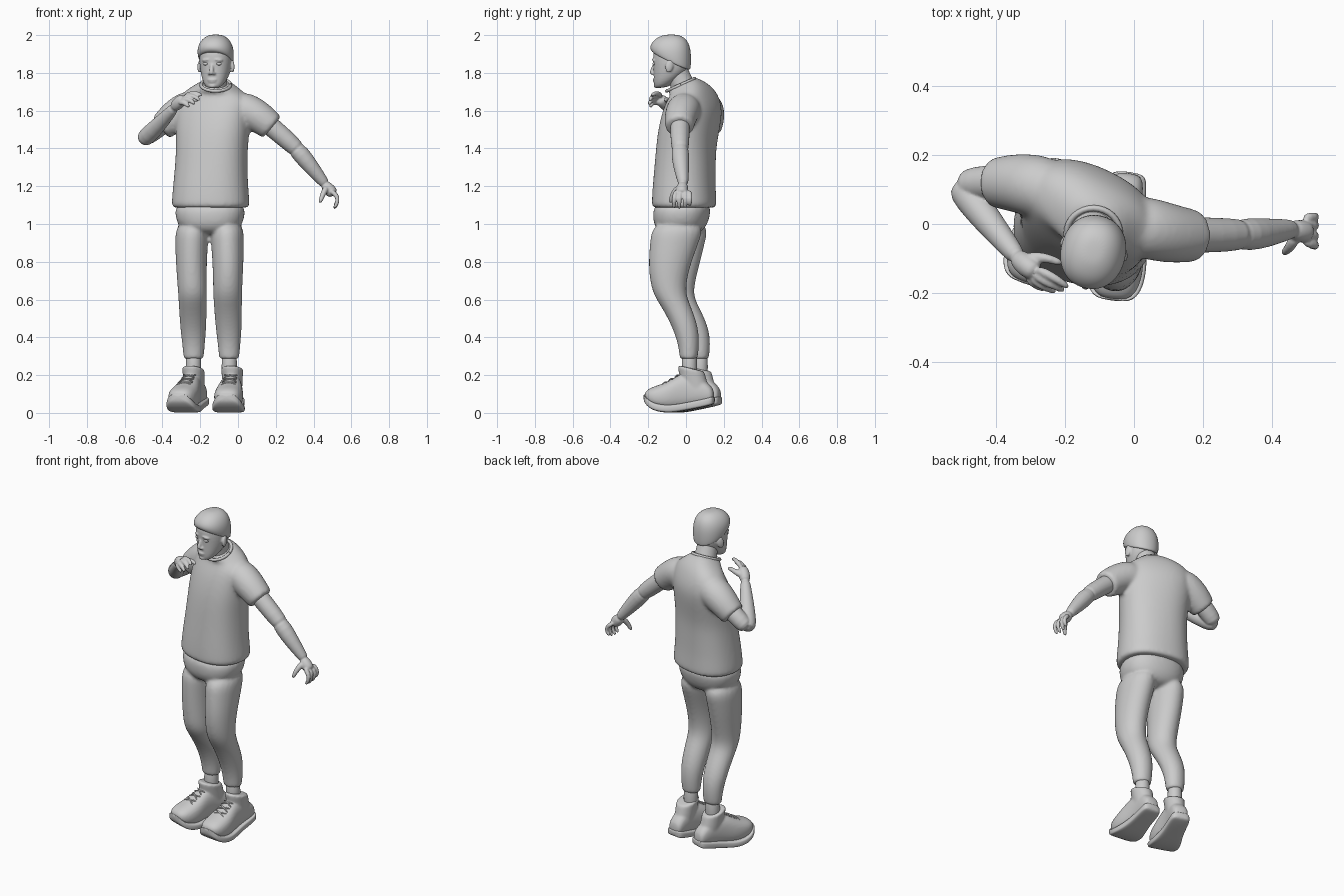
import bpy, bmesh, math
from mathutils import Vector, Matrix

# ---------- helpers ----------
def ring(cx, cy, z, rx, ry, yaw=0, slope=0, p=2.0, n=20):
    """Horizontal super-ellipse section; slope tilts it along y."""
    out, a = [], math.radians(yaw)
    for i in range(n):
        t = 2 * math.pi * i / n
        c, s = math.cos(t), math.sin(t)
        x = rx * math.copysign(abs(c) ** (2 / p), c)
        y = ry * math.copysign(abs(s) ** (2 / p), s)
        yw = x * math.sin(a) + y * math.cos(a)
        out.append(Vector((cx + x * math.cos(a) - y * math.sin(a), cy + yw, z + slope * yw)))
    return out

def section(y, hw, z0, z1, p):
    """Upright section across a shoe."""
    return [Vector((v.x, y, (z0 + z1) / 2 + v.y)) for v in ring(0, 0, 0, hw, (z1 - z0) / 2, p=p)]

def loft(bm, rings):
    rows = [[bm.verts.new(v) for v in r] for r in rings]
    n = len(rows[0])
    for a, b in zip(rows, rows[1:]):
        for i in range(n):
            bm.faces.new((a[i], a[(i + 1) % n], b[(i + 1) % n], b[i]))
    bm.faces.new(rows[0][::-1])
    bm.faces.new(rows[-1])

def tube(bm, pts, radii, n=12):
    """Round limb along a path; the frame is carried along to avoid twist."""
    pts, rings, u = [Vector(p) for p in pts], [], Vector((0, 1, 0.2))
    for i, p in enumerate(pts):
        t = (pts[min(i + 1, len(pts) - 1)] - pts[max(i - 1, 0)]).normalized()
        u = (u - t * u.dot(t)).normalized()
        v = t.cross(u)
        rings.append([p + radii[i] * (u * math.cos(2 * math.pi * k / n) + v * math.sin(2 * math.pi * k / n))
                      for k in range(n)])
    loft(bm, rings)

def ball(bm, loc, scale, rot=(0, 0, 0)):
    m = Matrix.LocRotScale(Vector(loc), Matrix.Rotation(rot[2], 3, 'Z') @ Matrix.Rotation(rot[1], 3, 'Y')
                           @ Matrix.Rotation(rot[0], 3, 'X'), Vector(scale))
    bmesh.ops.create_uvsphere(bm, u_segments=16, v_segments=10, radius=1, matrix=m)

def finish(bm, name, voxel=0, smooth=4, subsurf=2, matrix=None):
    bmesh.ops.recalc_face_normals(bm, faces=bm.faces)
    for f in bm.faces:
        f.smooth = True
    me = bpy.data.meshes.new(name)
    bm.to_mesh(me)
    bm.free()
    ob = bpy.data.objects.new(name, me)
    bpy.context.collection.objects.link(ob)
    if matrix:
        ob.matrix_world = matrix
    if subsurf:
        m = ob.modifiers.new("round", 'SUBSURF')
        m.levels = m.render_levels = subsurf
    if voxel:
        m = ob.modifiers.new("blend", 'REMESH')
        m.mode, m.voxel_size, m.use_smooth_shade = 'VOXEL', voxel, True
        m = ob.modifiers.new("relax", 'SMOOTH')
        m.factor, m.iterations = 0.5, smooth
    return ob

# ---------- shirt: torso and two sleeves blended ----------
bm = bmesh.new()
loft(bm, [ring(*r[:5], yaw=r[5], slope=r[6], p=2.3, n=24) for r in (
    (-.145, -.01, 1.085, .190, .150, -12, 0), (-.145, -.01, 1.09, .206, .166, -12, 0),
    (-.145, -.01, 1.115, .208, .168, -12, 0), (-.145, -.01, 1.20, .200, .162, -14, 0),
    (-.142, -.005, 1.30, .194, .156, -17, 0), (-.138, .0, 1.40, .192, .150, -20, 0),
    (-.135, .015, 1.50, .202, .148, -24, 0), (-.130, .035, 1.60, .208, .138, -26, 0),
    (-.125, .038, 1.67, .200, .110, -26, .08), (-.120, .025, 1.71, .150, .092, -22, .25),
    (-.118, -.012, 1.735, .092, .082, -15, .42), (-.118, -.03, 1.745, .075, .070, -15, .45))])
tube(bm, [(-.02, .0, 1.615), (.05, -.015, 1.605), (.115, -.03, 1.565), (.175, -.035, 1.517), (.182, -.035, 1.511)],
     [.09, .092, .087, .077, .074], 16)
tube(bm, [(-.22, .09, 1.62), (-.28, .11, 1.61), (-.34, .12, 1.568), (-.402, .12, 1.513), (-.41, .12, 1.507)],
     [.09, .094, .088, .074, .071], 16)
finish(bm, "shirt", voxel=.011, smooth=5)

# collar
bm = bmesh.new()
loop = []
for k in range(33):
    t = 2 * math.pi * k / 32
    loop.append((-.118 + .078 * math.cos(t), -.028 + .074 * math.sin(t), 1.737 + .033 * math.sin(t)))
tube(bm, loop, [.009] * 33, 8)
finish(bm, "collar", subsurf=0)

# ---------- trousers: two legs and pelvis blended ----------
# z, left x, left half width, left y, half depth, right x, right y
LEG = [(1.02, -.06, .092, -.035, .145, -.238, -.01), (.90, -.056, .088, -.062, .130, -.246, -.025),
       (.80, -.053, .083, -.085, .115, -.247, -.035), (.70, -.054, .079, -.095, .098, -.244, -.045),
       (.62, -.055, .077, -.085, .086, -.240, -.045), (.55, -.053, .074, -.045, .078, -.239, .0),
       (.45, -.049, .070, -.002, .069, -.237, .055), (.36, -.047, .060, .015, .056, -.235, .076),
       (.29, -.047, .054, .014, .048, -.235, .075), (.285, -.047, .050, .014, .044, -.235, .075)]
bm = bmesh.new()
loft(bm, [ring(a, c, z, w, d) for z, a, w, c, d, _, _ in LEG])
loft(bm, [ring(a, c, z, w, d * .97) for z, _, w, _, d, a, c in LEG])
loft(bm, [ring(-.148, y, z, w, d, yaw=-9, p=2.3) for z, y, w, d in (
    (.94, -.03, .09, .09), (.98, -.03, .165, .135), (1.04, -.025, .188, .152), (1.13, -.015, .188, .152))])
finish(bm, "trousers", voxel=.01, smooth=4)

# ---------- shoes, socks ----------
# y, half width, sole bottom, upper top
SHOE = [(-.208, .028, .065, .105), (-.195, .055, .045, .122), (-.165, .072, .018, .138), (-.12, .078, .004, .152),
        (-.07, .074, .0, .176), (-.02, .062, .006, .205), (.04, .052, .018, .21), (.10, .05, .03, .18),
        (.14, .047, .04, .15), (.162, .034, .048, .12)]

def shoe(side, x, y, yaw, ankle):
    M = Matrix.Translation((x, y, 0)) @ Matrix.Rotation(math.radians(yaw), 4, 'Z')
    bm = bmesh.new()
    loft(bm, [section(py, w, zb + .012, zt, 2.4) for py, w, zb, zt in SHOE])
    loft(bm, [ring(0, cy, z, rx, ry, slope=-.25) for cy, z, rx, ry in (
        (.07, .08, .046, .078), (.06, .14, .052, .078), (.046, .20, .056, .074), (.04, .232, .06, .072),
        (.04, .237, .055, .066))])
    finish(bm, side + "_shoe_upper", voxel=.007, smooth=4, matrix=M)
    bm = bmesh.new()
    loft(bm, [section(py * 1.02, w + .009, zb, zb + .042, 5) for py, w, zb, _ in SHOE])
    finish(bm, side + "_shoe_sole", matrix=M)
    bm = bmesh.new()
    for i in range(4):
        py, z, w = -.112 + .033 * i, .16 + .019 * i, .045 - .003 * i
        for s in (-1, 1):
            tube(bm, [(-s * w, py, z - .014), (0, py + .012, z + .006), (s * w, py + .026, z)], [.005] * 3, 6)
    finish(bm, side + "_laces", subsurf=1, matrix=M)
    bm = bmesh.new()
    tube(bm, [(ankle[0], ankle[1], z) for z in (.15, .25, .34)], [.043, .041, .041], 16)
    finish(bm, side + "_ankle", subsurf=1)

shoe("left", -.036, -.012, -7, (-.046, .018))
shoe("right", -.25, .028, -19, (-.235, .075))

# ---------- arms with hands ----------
def arm(name, upper, forearm, palm, fingers, thumb):
    bm = bmesh.new()
    tube(bm, upper, [.054, .053, .050, .044], 16)
    tube(bm, forearm, [.043, .049, .043, .031, .026], 16)
    tube(bm, palm, [.026, .034, .034, .026], 12)
    for f in fingers:
        tube(bm, f, [.016, .0145, .0125, .010], 8)
    tube(bm, thumb, [.021, .017, .014, .010], 8)
    finish(bm, name, voxel=.005, smooth=3, subsurf=1)

arm("left_arm",
    [(.10, -.03, 1.575), (.19, -.032, 1.505), (.27, -.032, 1.435), (.335, -.03, 1.375)],
    [(.29, -.032, 1.415), (.335, -.03, 1.368), (.385, -.026, 1.305), (.445, -.016, 1.232), (.465, -.015, 1.205)],
    [(.455, -.015, 1.215), (.475, -.02, 1.19), (.495, -.022, 1.17), (.51, -.022, 1.155)],
    [[(.49, y, 1.175), (.525, y * 1.25 + .002, 1.152), (.53, y * 1.3, 1.115), (.505, y * 1.25, 1.08 + d)]
     for y, d in ((-.05, .0), (-.028, -.005), (-.004, .0), (.016, .015))],
    [(.47, -.035, 1.195), (.455, -.062, 1.17), (.443, -.078, 1.14), (.432, -.084, 1.108)])
arm("right_arm",
    [(-.32, .12, 1.59), (-.40, .12, 1.525), (-.46, .118, 1.48), (-.50, .11, 1.445)],
    [(-.51, .12, 1.44), (-.475, .075, 1.47), (-.42, .005, 1.525), (-.355, -.075, 1.595), (-.335, -.10, 1.62)],
    [(-.345, -.09, 1.61), (-.322, -.112, 1.635), (-.30, -.13, 1.655), (-.28, -.143, 1.665)],
    [[(-.285, -.13, 1.675), (-.245, -.148, 1.693), (-.215, -.166, 1.692), (-.188, -.186, 1.678)],
     [(-.292, -.145, 1.668), (-.255, -.168, 1.682), (-.225, -.182, 1.672), (-.20, -.194, 1.652)],
     [(-.30, -.152, 1.655), (-.27, -.178, 1.662), (-.245, -.188, 1.65), (-.225, -.196, 1.632)],
     [(-.31, -.15, 1.64), (-.29, -.174, 1.645), (-.272, -.183, 1.632), (-.255, -.19, 1.618)]],
    [(-.315, -.10, 1.64), (-.275, -.095, 1.655), (-.24, -.102, 1.66), (-.205, -.115, 1.655)])

# ---------- head ----------
HEAD = Matrix.Translation((-.118, -.08, 0)) @ Matrix.Rotation(math.radians(-13), 4, 'Z')
bm = bmesh.new()
loft(bm, [ring(0, (f + b) / 2, z, w, (b - f) / 2, slope=s, p=2.2) for z, f, b, w, s in (
    (1.722, -.070, -.02, .022, .1), (1.727, -.084, .0, .042, .2), (1.755, -.090, .045, .062, .2),
    (1.79, -.092, .08, .075, .1), (1.83, -.092, .095, .084, 0), (1.87, -.096, .10, .087, 0),
    (1.92, -.094, .098, .086, 0), (1.96, -.07, .085, .068, 0), (1.98, -.04, .06, .04, 0))])
tube(bm, [(0, -.086, 1.852), (0, -.096, 1.825), (0, -.104, 1.803), (0, -.098, 1.79)], [.009, .011, .014, .012], 10)
ball(bm, (0, -.088, 1.763), (.026, .010, .006))
ball(bm, (0, -.085, 1.752), (.022, .011, .006))
ball(bm, (0, -.078, 1.732), (.024, .015, .013))
for s in (-1, 1):
    ball(bm, (s * .012, -.094, 1.797), (.009, .011, .008))
    ball(bm, (s * .034, -.083, 1.868), (.025, .012, .008), (0, s * .1, s * .3))
    ball(bm, (s * .088, .012, 1.835), (.011, .022, .035), (-.2, 0, s * .35))
finish(bm, "head", voxel=.005, smooth=3, subsurf=1, matrix=HEAD)

bm = bmesh.new()
for s in (-1, 1):
    ball(bm, (s * .034, -.079, 1.848), (.017, .013, .009))
finish(bm, "eyes", subsurf=0, matrix=HEAD)

# hair cap, hairline low at the back
bm = bmesh.new()
loft(bm, [ring(0, (f + b) / 2, z, w, (b - f) / 2, slope=s, p=2.15) for z, f, b, w, s in (
    (1.862, -.094, .098, .084, -.5), (1.866, -.104, .106, .092, -.48), (1.90, -.112, .109, .097, -.28),
    (1.94, -.108, .106, .093, -.12), (1.975, -.086, .09, .074, -.05), (1.995, -.055, .06, .048, 0),
    (2.003, -.025, .028, .022, 0))])
finish(bm, "hair", matrix=HEAD)

# neck
bm = bmesh.new()
tube(bm, [(-.12, .0, 1.68), (-.12, -.02, 1.74), (-.118, -.045, 1.80), (-.118, -.055, 1.84)],
     [.072, .064, .060, .058], 16)
finish(bm, "neck", subsurf=2)
